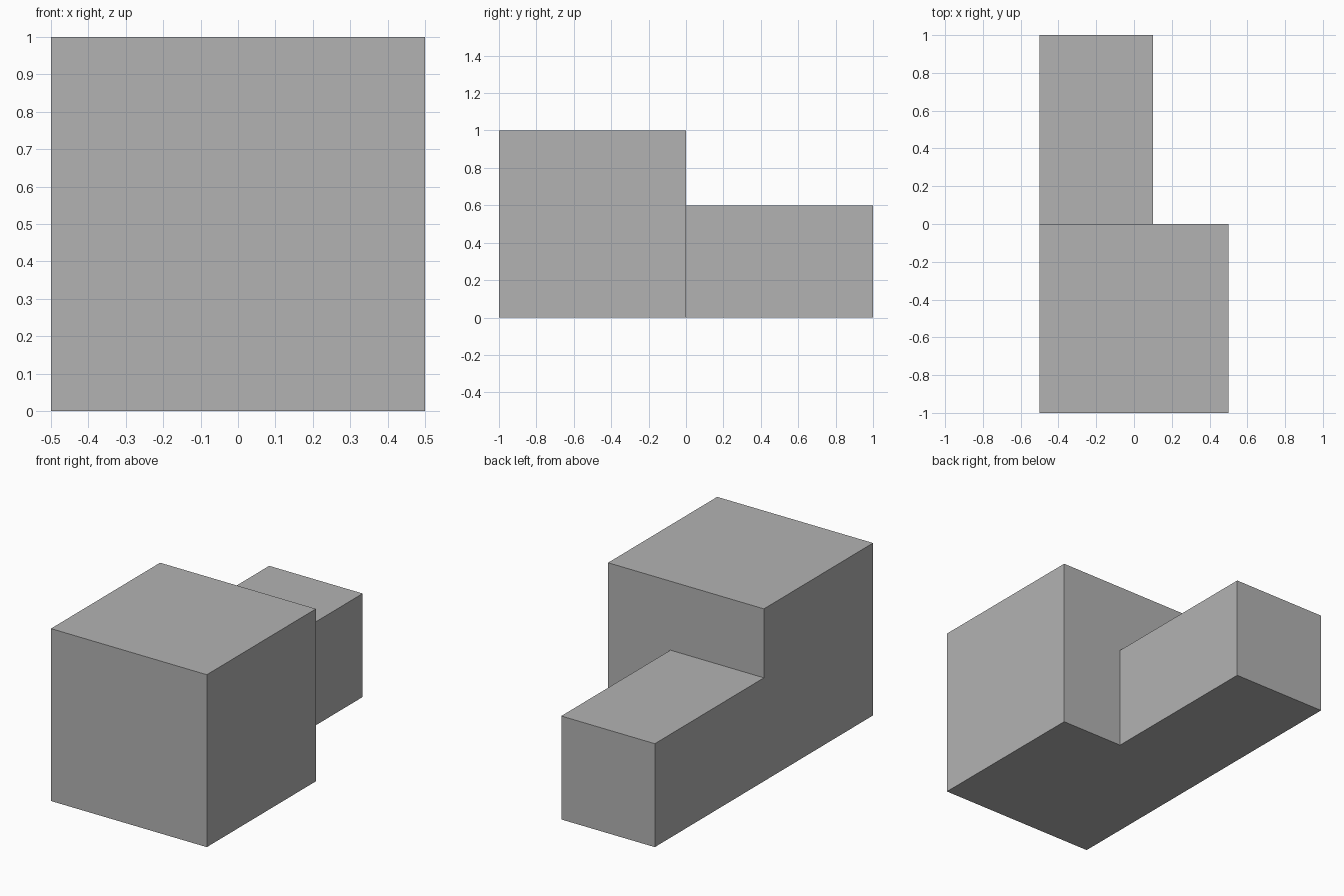
import bpy
import bmesh
from mathutils import Vector

default_cube = bpy.data.objects.get("Cube")
if default_cube:
    bpy.data.objects.remove(default_cube, do_unlink=True)

# Plain grey
grey = bpy.data.materials.new("grey")
grey.use_nodes = True
colour = (0.45, 0.45, 0.45, 1)
grey.diffuse_color = colour
grey.node_tree.nodes["Principled BSDF"].inputs["Base Color"].default_value = colour


def block(name, low, high):
    """Flat-faced box between two opposite corners."""
    low, high = Vector(low), Vector(high)
    bm = bmesh.new()
    bmesh.ops.create_cube(bm, size=1)
    bmesh.ops.scale(bm, vec=high - low, verts=bm.verts)
    bmesh.ops.translate(bm, vec=(low + high) / 2, verts=bm.verts)
    mesh = bpy.data.meshes.new(name)
    bm.to_mesh(mesh)
    bm.free()
    mesh.materials.append(grey)
    obj = bpy.data.objects.new(name, mesh)
    bpy.context.collection.objects.link(obj)
    return obj


# Large cube in front, smaller block flush with its right side behind
block("front_block", (-0.5, -1, 0), (0.5, 0, 1))
block("rear_block", (-0.5, 0, 0), (0.1, 1, 0.6))
